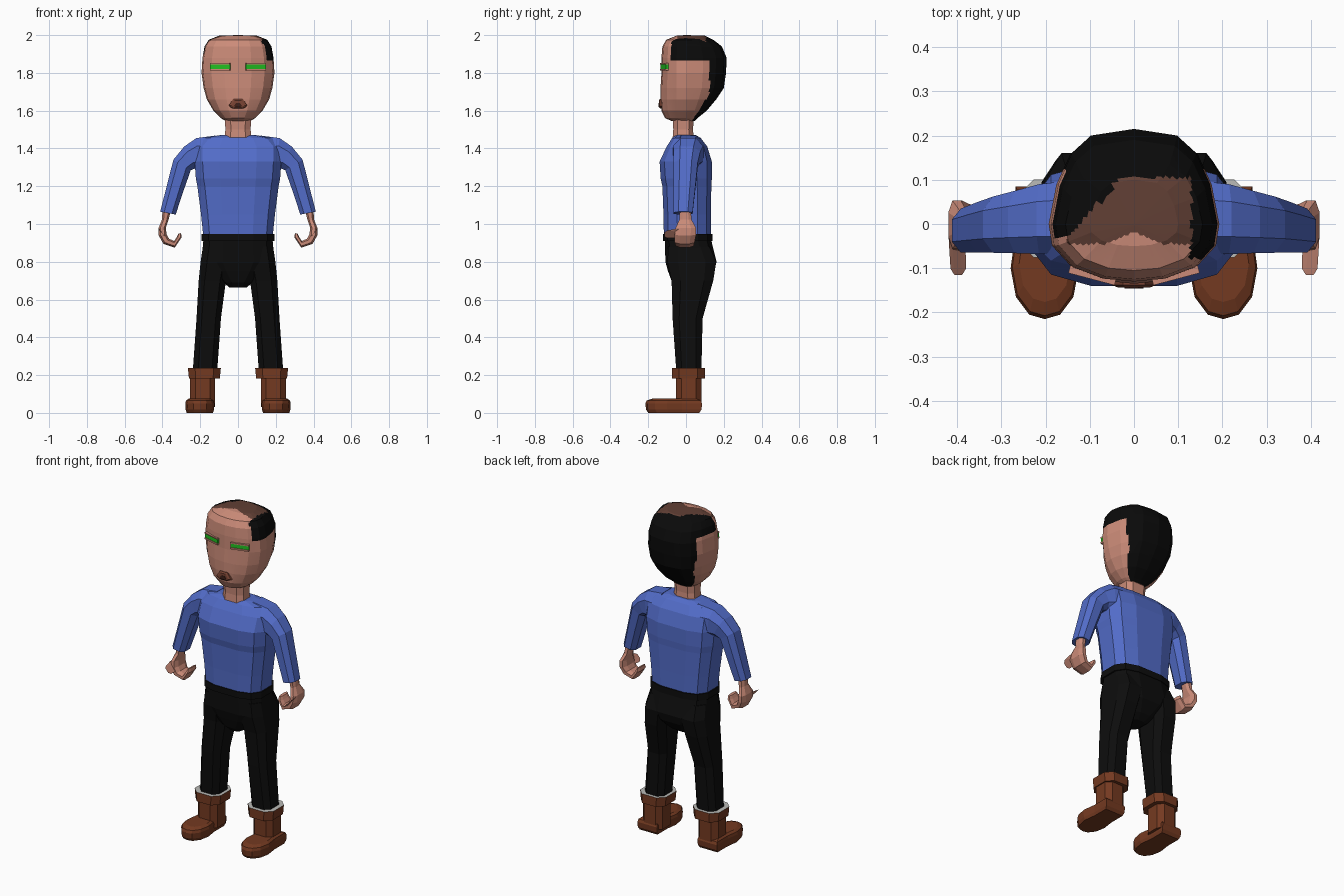
import bpy
import bmesh
import math
from mathutils import Vector

cube = bpy.data.objects.get("Cube")
if cube:
    bpy.data.objects.remove(cube, do_unlink=True)


def material(name, r, g, b):
    mat = bpy.data.materials.new(name)
    mat.use_nodes = True
    mat.diffuse_color = (r, g, b, 1)
    shader = mat.node_tree.nodes["Principled BSDF"]
    shader.inputs["Base Color"].default_value = (r, g, b, 1)
    shader.inputs["Roughness"].default_value = 0.9
    return mat


SKIN = material("skin", .6, .26, .19)
SCALP = material("cropped hair", .12, .05, .035)
HAIR = material("black hair", .003, .003, .003)
SHIRT = material("blue shirt", .085, .15, .58)
TROUSERS = material("black trousers", .004, .004, .004)
BOOT = material("brown leather", .175, .042, .015)
LINING = material("grey lining", .5, .5, .48)
GREEN = material("green eye", .015, .52, .015)
LIPS = material("brown lips", .2, .06, .035)
MOUTH = material("dark mouth", .05, .015, .01)


def loft(name, rings, mats, cuts=0, rule=None):
    """Skin a stack of equal-sized point rings, cap both ends, colour by rule."""
    bm = bmesh.new()
    loops = [[bm.verts.new(p) for p in ring] for ring in rings]
    n = len(loops[0])
    for low, high in zip(loops, loops[1:]):
        for i in range(n):
            j = (i + 1) % n
            bm.faces.new((low[i], low[j], high[j], high[i]))
    bm.faces.new(loops[0])
    bm.faces.new(loops[-1])
    bmesh.ops.recalc_face_normals(bm, faces=bm.faces)
    if cuts:
        bmesh.ops.subdivide_edges(bm, edges=bm.edges[:], cuts=cuts, use_grid_fill=True)
    bm.normal_update()
    if rule:
        for face in bm.faces:
            face.material_index = rule(face.calc_center_median(), face.normal)
    mesh = bpy.data.meshes.new(name)
    bm.to_mesh(mesh)
    bm.free()
    for mat in mats:
        mesh.materials.append(mat)
    obj = bpy.data.objects.new(name, mesh)
    bpy.context.collection.objects.link(obj)
    return obj


def oval(z, half_width, front, back, cx=0, n=12, power=.65):
    """Horizontal rounded-box ring between two depths."""
    mid, depth = (front + back) / 2, (back - front) / 2
    ring = []
    for i in range(n):
        a = math.tau * (i + .5) / n
        c, s = math.cos(a), math.sin(a)
        ring.append(Vector((cx + half_width * math.copysign(abs(c) ** power, c),
                            mid + depth * math.copysign(abs(s) ** power, s), z)))
    return ring


def section(outer, inner, front, back, chamfer=.25):
    """Chamfered rectangle spanning outer to inner (x, z) and front to back."""
    k = chamfer
    corners = ((0, k), (k, 0), (1 - k, 0), (1, k), (1, 1 - k), (1 - k, 1), (k, 1), (0, 1 - k))
    return [Vector((outer[0] + (inner[0] - outer[0]) * t, front + (back - front) * d,
                    outer[1] + (inner[1] - outer[1]) * t)) for t, d in corners]


def box(x0, x1, y0, y1, z0, z1):
    return [[Vector((x, y, z)) for x, y in ((x0, y0), (x1, y0), (x1, y1), (x0, y1))]
            for z in (z0, z1)]


def pair(name, rings, mats, rule=None):
    """Build a part on the left (+x) and its mirror image on the right."""
    for side, sign in (("left", 1), ("right", -1)):
        flipped = [[Vector((p.x * sign, p.y, p.z)) for p in ring] for ring in rings]
        loft(side + "_" + name, flipped, mats, rule=rule)


# Head: half outline in plan, scaled at each height
half = [(0, -1), (.37, -.95), (.73, -.75), (.96, -.38), (1, 0),
        (.91, .42), (.75, .74), (.52, .93), (0, 1)]
outline = half + [(-x, y) for x, y in half[-2:0:-1]]
levels = [(1.545, .065, .075, .045), (1.56, .09, .11, .06), (1.6, .13, .13, .11),
          (1.66, .165, .135, .16), (1.72, .182, .135, .2), (1.8, .193, .13, .212),
          (1.88, .188, .13, .215), (1.94, .177, .125, .19), (1.975, .155, .105, .145),
          (1.997, .1, .05, .1), (2, .004, .004, .004)]
head_rings = [[Vector((x * w, y * (front if y < 0 else back), z)) for x, y in outline]
              for z, w, front, back in levels]


def head_colour(c, normal):
    # cropped patch on the crown, with a small bare peak in the middle
    if c.z > 1.95 and -.045 < c.y < .105 and -.16 + (c.y + .045) * .86 < c.x < .13:
        return 0 if abs(c.x) < .06 - (c.y + .045) * 2.2 else 1
    # the hairline reaches further forward on the left temple
    if c.x > 0 and c.z > 1.865:
        edge = -.078 if c.x > .125 else .09
    elif c.x < 0 and c.z > 1.9:
        edge = -.03
    elif c.z > 1.69:
        edge = .125
    else:
        edge = .125 - (1.69 - c.z) * .65
    return 2 if c.y > edge else 0


loft("head", head_rings, [SKIN, SCALP, HAIR], cuts=5, rule=head_colour)
loft("neck", [oval(1.44, .078, -.075, .045, n=8), oval(1.5, .07, -.07, .04, n=8),
              oval(1.58, .075, -.075, .045, n=8)], [SKIN])

# Eyes: green plates between thin lids
for side, sign in (("left", 1), ("right", -1)):
    for part, mat, z0, z1, depth in (("eye", GREEN, 1.821, 1.845, .004),
                                     ("upper_lid", SKIN, 1.845, 1.852, .009),
                                     ("lower_lid", SKIN, 1.812, 1.821, .009)):
        plate = loft(side + "_" + part, box(-.054, .054, -depth, .012, z0, z1), [mat])
        plate.location = (sign * .094, -.116, 0)
        plate.rotation_euler.z = sign * .26

# Mouth: raised lips with a dark opening
lip_shape = [(-.05, 1.625), (-.025, 1.612), (.025, 1.612), (.05, 1.625), (.025, 1.662), (-.025, 1.662)]


def lip_ring(y, size):
    return [Vector((x * size, y, 1.635 + (z - 1.635) * size)) for x, z in lip_shape]


loft("lips", [lip_ring(-.115, 1.05), lip_ring(-.138, 1), lip_ring(-.144, .7)], [LIPS])
loft("mouth_opening", [[p + Vector((0, 0, -.006)) for p in lip_ring(y, .42)]
                       for y in (-.142, -.146)], [MOUTH])

# Shirt body
loft("shirt", [oval(*r) for r in (
    (.935, .188, -.12, .135), (1.05, .2, -.122, .135), (1.2, .22, -.128, .137),
    (1.24, .228, -.137, .14), (1.33, .235, -.143, .14), (1.41, .235, -.105, .115),
    (1.455, .19, -.075, .08), (1.47, .1, -.055, .055))], [SHIRT])

# Sleeves
pair("sleeve", [section(*s) for s in (
    ((.12, 1.468), (.15, 1.25), -.07, .1), ((.22, 1.455), (.2, 1.29), -.068, .09),
    ((.285, 1.41), (.225, 1.295), -.066, .075), ((.342, 1.34), (.25, 1.285), -.065, .062),
    ((.375, 1.21), (.287, 1.18), -.065, .05), ((.412, 1.065), (.33, 1.05), -.065, .035))], [SHIRT])

# Hands: palm and fingers curl in one strip, with a thumb pointing forward
pair("hand", [section(*s) for s in (
    ((.4, 1.075), (.355, 1.07), -.035, .025), ((.402, 1.025), (.37, 1.015), -.035, .03),
    ((.42, .98), (.382, .98), -.055, .053), ((.42, .94), (.378, .945), -.06, .053),
    ((.395, .895), (.365, .922), -.06, .045), ((.335, .875), (.338, .91), -.055, .04),
    ((.298, .93), (.325, .93), -.05, .035), ((.302, .952), (.316, .948), -.04, .03))], [SKIN])
pair("thumb", [section((.418, .975), (.385, .93), -.06, -.03),
               section((.415, .965), (.38, .925), -.115, -.06)], [SKIN])

# Belt and trousers
loft("belt", [oval(z, .197, -.125, .142) for z in (.91, .948)], [TROUSERS])
loft("trouser_seat", [oval(*r) for r in (
    (.92, .187, -.115, .135), (.8, .198, -.112, .165), (.75, .15, -.098, .15),
    (.69, .08, -.075, .1), (.663, .045, -.05, .06))], [TROUSERS])
pair("trouser_leg", [oval(z, w, front, back, cx, 8) for z, cx, w, front, back in (
    (.88, .11, .08, -.1, .13), (.8, .12, .082, -.105, .167), (.7, .136, .076, -.082, .15),
    (.5, .155, .068, -.075, .092), (.22, .175, .068, -.055, .085))], [TROUSERS])

# Boots: shaft, turned cuff with a pale lining, rounded foot
pair("boot_shaft", [oval(z, .07, -.057, .085, .187, 8) for z in (.03, .2)], [BOOT])
pair("boot_cuff", [oval(z, w, -.08, .105, .178, 8) for z, w in ((.182, .086), (.238, .092))],
     [BOOT, LINING], rule=lambda c, normal: 1 if normal.z > .9 else 0)

foot_half = [(0, -.215), (.035, -.205), (.065, -.165), (.077, -.1), (.066, -.02), (.066, .085)]
foot = foot_half + [(-x, y) for x, y in foot_half[:0:-1]]
pair("boot_foot", [[Vector((.202 + x * s, -.06 + (y + .06) * s, z)) for x, y in foot]
                   for z, s in ((0, .9), (.018, .98), (.05, 1), (.066, .95), (.076, .75))], [BOOT])
